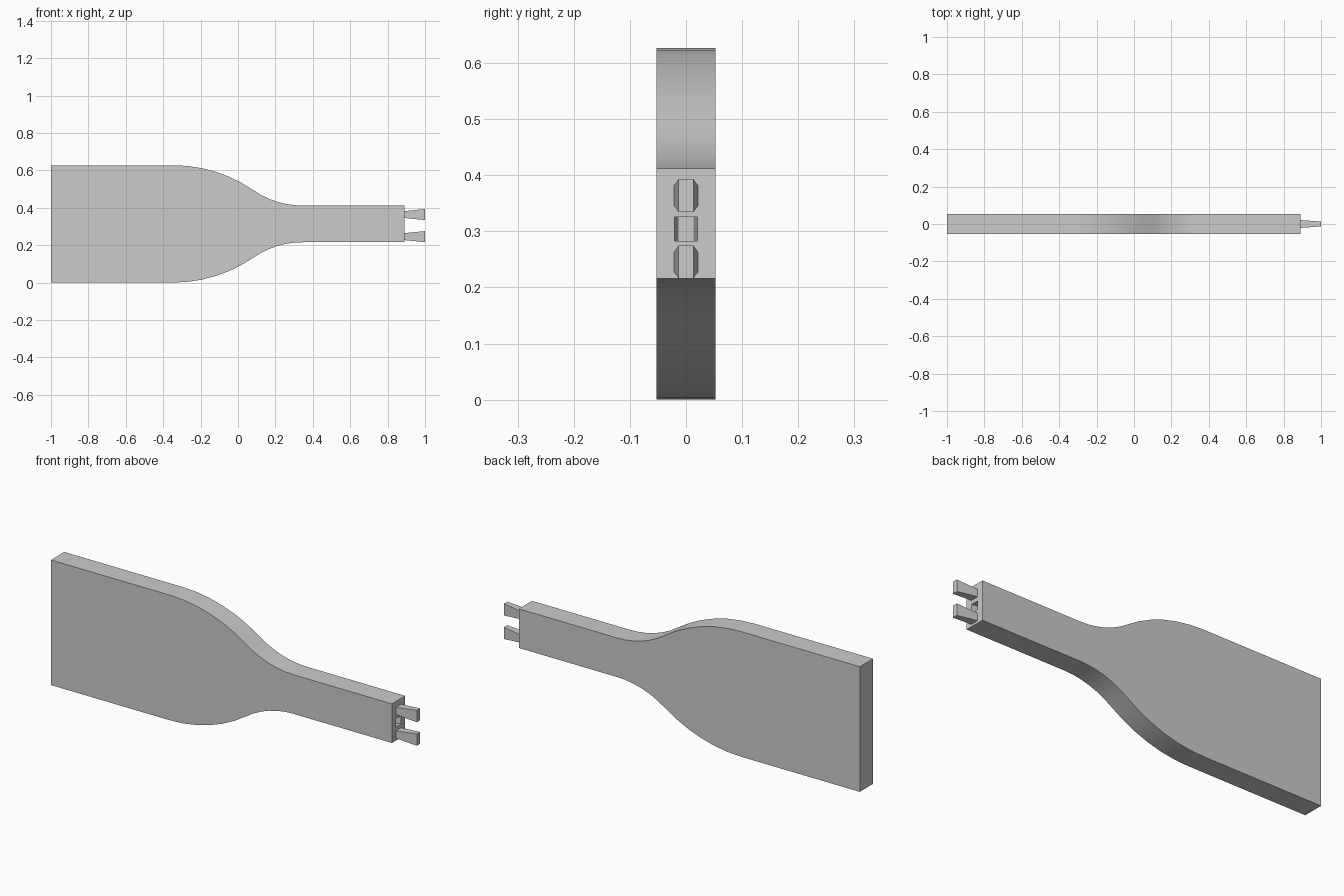
import bpy, bmesh, math

if "Cube" in bpy.data.objects:
    bpy.data.objects.remove(bpy.data.objects["Cube"], do_unlink=True)

MID = 0.3135      # height of the long axis
HALF = 0.3135     # half height of the wide end
NECK = 0.098      # half height of the narrow end
THICK = 0.0525    # half thickness
END = 0.89        # where the neck stops

grey = bpy.data.materials.new("plain grey")
grey.use_nodes = True
colour = (0.6, 0.6, 0.6, 1)
grey.diffuse_color = colour
grey.node_tree.nodes["Principled BSDF"].inputs["Base Color"].default_value = colour


def make_object(name, bm):
    bmesh.ops.recalc_face_normals(bm, faces=bm.faces[:])
    mesh = bpy.data.meshes.new(name)
    bm.to_mesh(mesh)
    bm.free()
    mesh.materials.append(grey)
    obj = bpy.data.objects.new(name, mesh)
    bpy.context.collection.objects.link(obj)
    return obj


def taper(name, z, x0, y0, h0, x1, y1, h1):
    """Block whose half width and half height change along x."""
    bm = bmesh.new()
    bmesh.ops.create_cube(bm, size=2)
    for v in bm.verts:
        x, y, h = (x0, y0, h0) if v.co.x < 0 else (x1, y1, h1)
        v.co = (x, v.co.y * y, z + v.co.z * h)
    return make_object(name, bm)


# Shoulder: a convex arc flowing into a concave one
start, stop, steps = -0.345, 0.345, 6
drop = HALF - NECK
angle = 2 * math.atan2(drop, stop - start)
total = (stop - start) / math.sin(angle)
r_out, r_in = total * 0.62, total * 0.38
turns = [angle * i / steps for i in range(steps + 1)]
upper = [(-1, HALF)]
upper += [(start + r_out * math.sin(a), HALF - r_out * (1 - math.cos(a))) for a in turns]
upper += [(stop - r_in * math.sin(a), NECK + r_in * (1 - math.cos(a))) for a in turns[-2::-1]]
upper.append((END, NECK))
outline = upper + [(x, -z) for x, z in reversed(upper)]

# Paddle body: the outline extruded through its thickness
bm = bmesh.new()
face = bm.faces.new([bm.verts.new((x, -THICK, MID + z)) for x, z in outline])
grown = bmesh.ops.extrude_face_region(bm, geom=[face])
moved = [g for g in grown["geom"] if isinstance(g, bmesh.types.BMVert)]
bmesh.ops.translate(bm, verts=moved, vec=(0, 2 * THICK, 0))
body = make_object("paddle_body", bm)

# Socket in the neck end, flaring inwards in height
cutter = taper("socket_cutter", 0.304, END - 0.105, 0.013, 0.032, END + 0.001, 0.021, 0.021)
cutter.hide_render = True
cutter.hide_viewport = True
cut = body.modifiers.new("socket", "BOOLEAN")
cut.object = cutter
cut.solver = "EXACT"

# Smooth the shoulders, keep the rims sharp
bpy.context.view_layer.objects.active = body
body.select_set(True)
bpy.ops.object.shade_smooth_by_angle(angle=math.radians(30))

# Two dovetail prongs
for name, z in (("upper_prong", 0.3635), ("lower_prong", 0.2455)):
    taper(name, z, END, 0.021, 0.0185, 1.0, 0.013, 0.0295)
